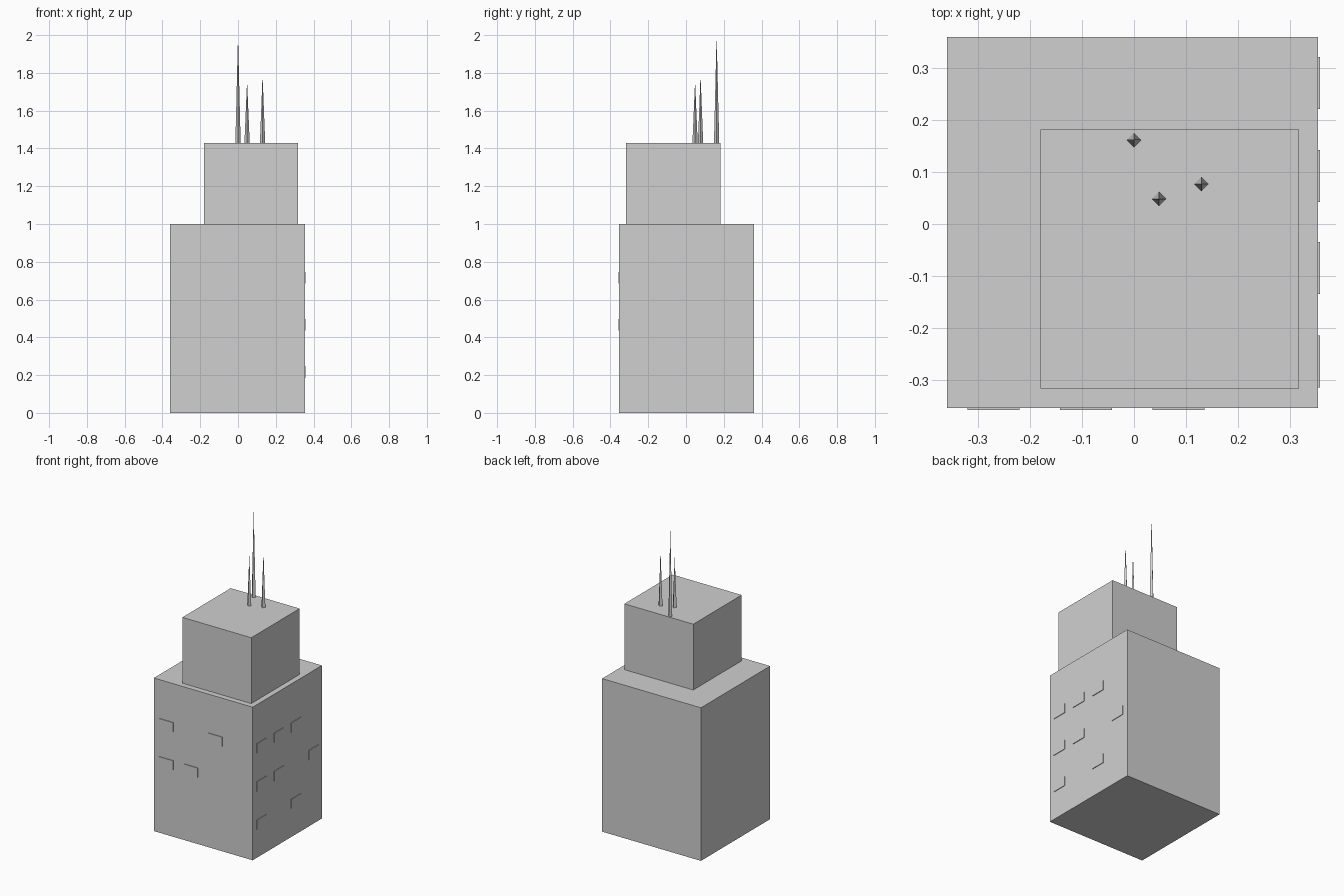
import bpy

cube = bpy.data.objects.get("Cube")
if cube:
    bpy.data.objects.remove(cube, do_unlink=True)

# Single concrete grey
grey = bpy.data.materials.new("concrete_grey")
grey.use_nodes = True
colour = (0.63, 0.63, 0.63, 1)
grey.diffuse_color = colour
grey.node_tree.nodes["Principled BSDF"].inputs["Base Color"].default_value = colour


def box(name, low, high):
    centre = [(a + b) / 2 for a, b in zip(low, high)]
    bpy.ops.mesh.primitive_cube_add(size=1, location=centre)
    obj = bpy.context.object
    obj.name = name
    obj.scale = [b - a for a, b in zip(low, high)]
    obj.data.materials.append(grey)
    return obj


def spire(name, x, y, top, base=1.43, radius=0.014):
    bpy.ops.mesh.primitive_cone_add(vertices=4, radius1=radius, radius2=0,
                                    depth=top - base, location=(x, y, (base + top) / 2))
    obj = bpy.context.object
    obj.name = name
    obj.data.materials.append(grey)


# Tower blocks
WALL = 0.354
box("lower_block", (-0.36, -WALL, 0), (WALL, 0.36, 1))
box("upper_block", (-0.18, -0.317, 1), (0.318, 0.182, 1.43))

# Roof spires
spire("tall_spire", 0, 0.162, 2)
spire("short_spire", 0.048, 0.048, 1.76)
spire("middle_spire", 0.13, 0.077, 1.79)

# Window plates on a shared grid: columns along the wall, rows up it
COLUMNS = (-0.27, -0.092, 0.086, 0.271)
SIDE_COLUMNS = (-0.265, -0.085, 0.092, 0.271)
ROWS = (0.217, 0.467, 0.716)
HALF_W, HALF_H, OUT = 0.05, 0.031, 0.004

for col, row in ((0, 2), (2, 2), (0, 1), (1, 1)):
    x, z = COLUMNS[col], ROWS[row]
    box("front_window", (x - HALF_W, -WALL - OUT, z - HALF_H),
        (x + HALF_W, -WALL + OUT, z + HALF_H))

for col, row in ((0, 2), (1, 2), (2, 2), (0, 1), (1, 1), (3, 1), (0, 0), (2, 0)):
    y, z = SIDE_COLUMNS[col], ROWS[row]
    box("side_window", (WALL - OUT, y - HALF_W, z - HALF_H),
        (WALL + OUT, y + HALF_W, z + HALF_H))
